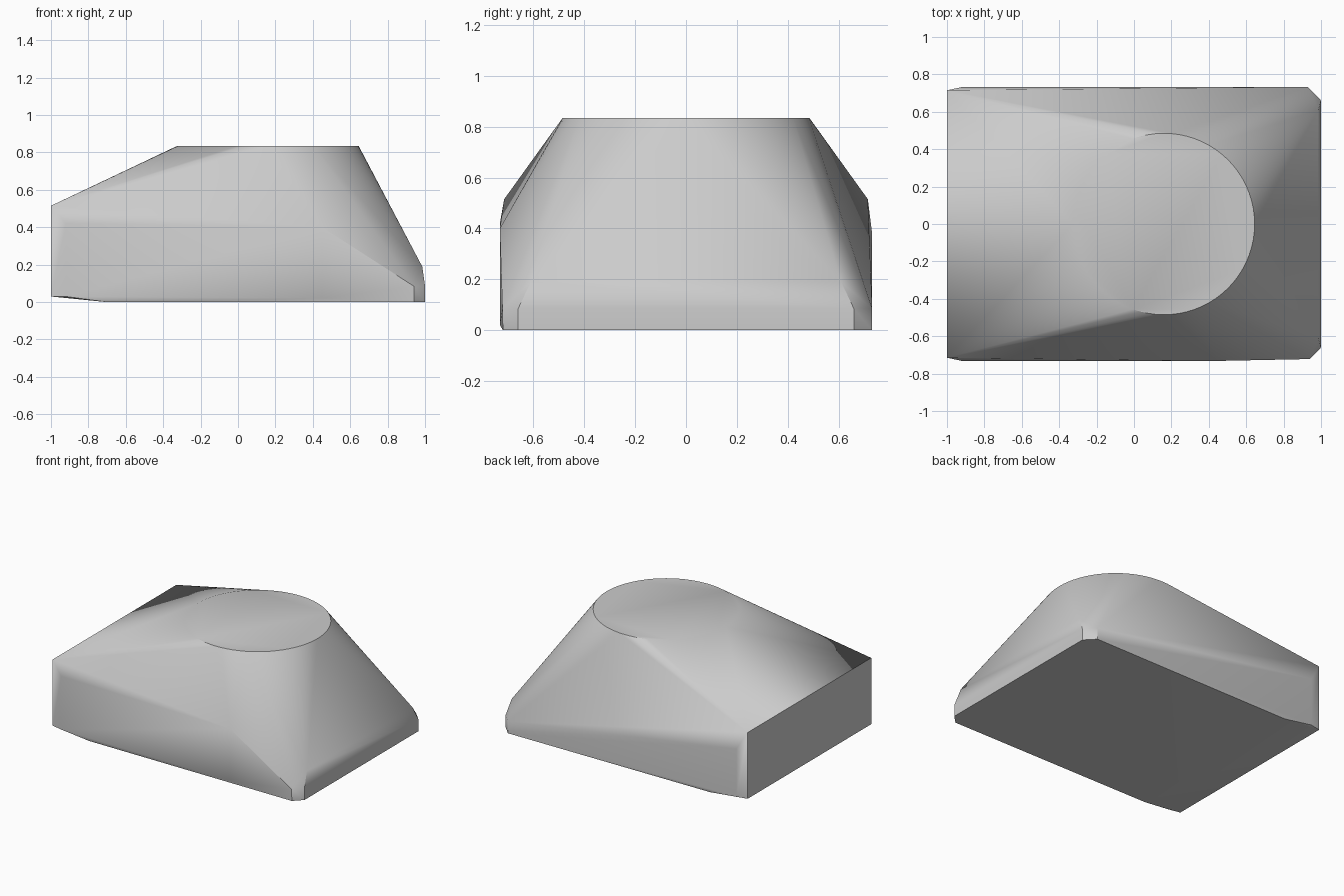
import bpy, bmesh, math

cube = bpy.data.objects.get("Cube")
if cube:
    bpy.data.objects.remove(cube, do_unlink=True)

# Plain grey material
grey = bpy.data.materials.new("plain grey")
grey.use_nodes = True
colour = (0.6, 0.6, 0.6, 1)
grey.diffuse_color = colour
grey.node_tree.nodes["Principled BSDF"].inputs["Base Color"].default_value = colour

# Round flat top
TOP, RADIUS, CENTRE, SIDES = 0.835, 0.485, 0.16, 72
points = []
for i in range(SIDES):
    a = math.tau * i / SIDES
    points.append((CENTRE + RADIUS * math.cos(a), RADIUS * math.sin(a), TOP))

# Corners shared by the front and back sides
for side in (-1, 1):
    points += [(-1, side * 0.715, z) for z in (0.03, 0.515)]         # tall end wall
    points.append((-0.7, side * 0.72, 0))                            # raised heel of the base
    points += [(1, side * 0.66, z) for z in (0, 0.085)]              # low end wall
    points.append((0.985, side * 0.61, 0.19))                        # rounded lip over the low end

# Front wall, with a high shoulder and a slightly tucked lower edge
points += [(0.94, -0.72, 0), (0.94, -0.722, 0.085)]
points += [(-0.92, -0.732, 0.42), (0.45, -0.732, 0.4)]
points += [(-0.92, -0.732, 0.03), (0.45, -0.732, 0.02)]

# Back wall, tapering straight down to the low corner
points += [(0.93, 0.732, 0), (0.93, 0.732, 0.085)]
points += [(-0.92, 0.732, 0.38), (-0.92, 0.732, 0.03)]

# Skin the corners and the round top into one solid
bm = bmesh.new()
for p in points:
    bm.verts.new(p)
hull = bmesh.ops.convex_hull(bm, input=bm.verts)
loose = {g for g in hull["geom_interior"] + hull["geom_unused"]
         if isinstance(g, bmesh.types.BMVert)}
bmesh.ops.delete(bm, geom=list(loose), context="VERTS")
bmesh.ops.dissolve_limit(bm, angle_limit=math.radians(0.3), verts=bm.verts, edges=bm.edges)
bmesh.ops.recalc_face_normals(bm, faces=bm.faces)
mesh = bpy.data.meshes.new("tapered_body")
bm.to_mesh(mesh)
bm.free()
mesh.materials.append(grey)

body = bpy.data.objects.new("tapered_body", mesh)
bpy.context.collection.objects.link(body)
bpy.ops.object.select_all(action="DESELECT")
body.select_set(True)
bpy.context.view_layer.objects.active = body
bpy.ops.object.shade_smooth_by_angle(angle=math.radians(30))
